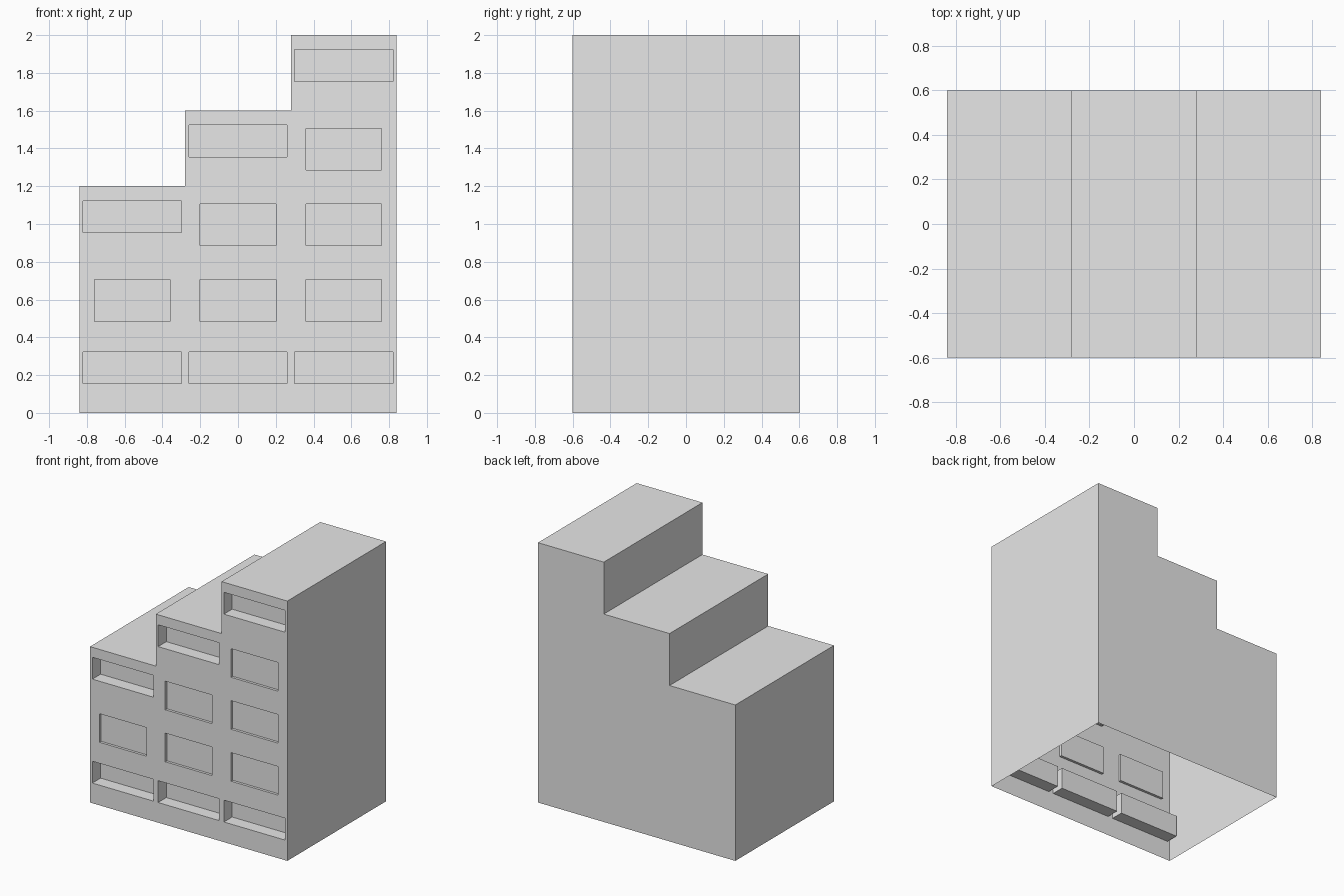
import bpy
import bmesh
from mathutils import Matrix, Vector

cube = bpy.data.objects.get("Cube")
if cube:
    bpy.data.objects.remove(cube, do_unlink=True)

BAY, STOREY, FRONT, BACK = 0.56, 0.4, -0.6, 0.6
LEFT = -1.5 * BAY

grey = bpy.data.materials.new("light_grey")
grey.use_nodes = True
grey.diffuse_color = (0.8, 0.8, 0.8, 1)
grey.node_tree.nodes["Principled BSDF"].inputs["Base Color"].default_value = (0.8, 0.8, 0.8, 1)


def add_object(name, bm):
    bmesh.ops.recalc_face_normals(bm, faces=bm.faces)
    mesh = bpy.data.meshes.new(name)
    bm.to_mesh(mesh)
    bm.free()
    mesh.materials.append(grey)
    obj = bpy.data.objects.new(name, mesh)
    bpy.context.collection.objects.link(obj)
    return obj


def add_recess(bm, x, width, bottom, top, depth):
    # Box that reaches the given depth into the front wall
    size = Vector((width, depth * 2, top - bottom))
    centre = Vector((x, FRONT, (top + bottom) / 2))
    bmesh.ops.create_cube(bm, size=1, matrix=Matrix.Translation(centre) @ Matrix.Diagonal(size).to_4x4())


# Stepped building body: three bays, each one storey taller than the last
profile = [(LEFT, 0)]
for bay in range(3):
    height = (3 + bay) * STOREY
    profile += [(LEFT + bay * BAY, height), (LEFT + (bay + 1) * BAY, height)]
profile.append((-LEFT, 0))
bm = bmesh.new()
face = bm.faces.new([bm.verts.new((x, FRONT, z)) for x, z in profile])
extruded = bmesh.ops.extrude_face_region(bm, geom=[face], use_keep_orig=True)
moved = [v for v in extruded["geom"] if isinstance(v, bmesh.types.BMVert)]
bmesh.ops.translate(bm, verts=moved, vec=(0, BACK - FRONT, 0))
building = add_object("building", bm)

# Deep balconies on the first and last storeys, shallow windows between
bm = bmesh.new()
for bay in range(3):
    x = (bay - 1) * BAY
    last = 2 + bay
    for floor in range(last + 1):
        z = floor * STOREY
        if floor in (0, last):
            add_recess(bm, x, 0.52, z + 0.155, z + 0.323, 0.1)
        else:
            add_recess(bm, x, 0.4, z + 0.085, z + 0.305, 0.02)
cutter = add_object("recess_cutter", bm)
cutter.hide_render = True

cut = building.modifiers.new("recesses", "BOOLEAN")
cut.operation = "DIFFERENCE"
cut.solver = "EXACT"
cut.object = cutter
bpy.context.view_layer.objects.active = building
bpy.ops.object.modifier_apply(modifier=cut.name)
bpy.data.objects.remove(cutter, do_unlink=True)

# Open underside
bm = bmesh.new()
bm.from_mesh(building.data)
under = [f for f in bm.faces if f.calc_center_median().z < 0.001]
bmesh.ops.delete(bm, geom=under, context="FACES")
bm.to_mesh(building.data)
bm.free()
